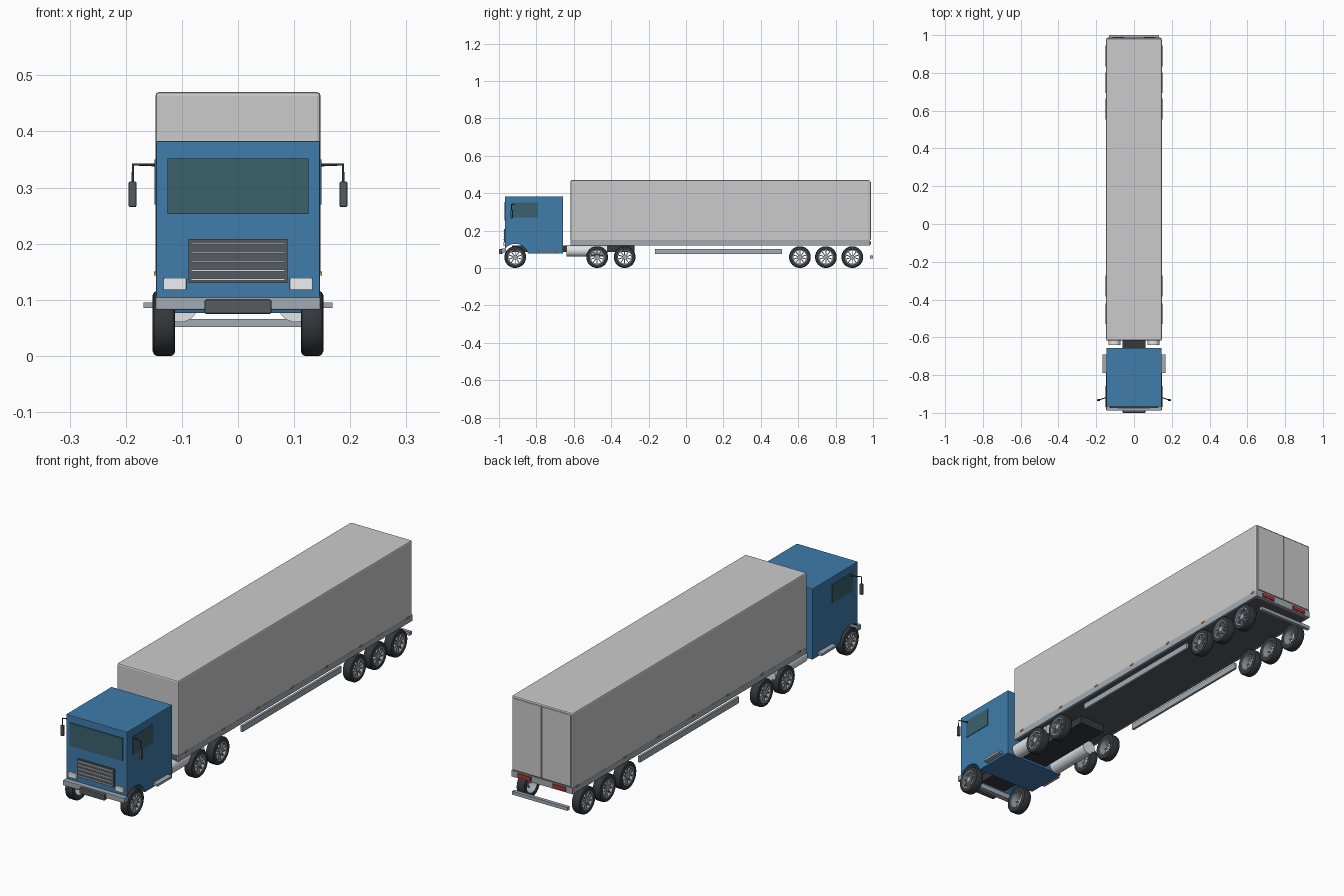
import bpy, bmesh, math
from mathutils import Matrix, Vector

if "Cube" in bpy.data.objects:
    bpy.data.objects.remove(bpy.data.objects["Cube"])


def mat(name, r, g, b):
    m = bpy.data.materials.new(name)
    m.diffuse_color = (r, g, b, 1)
    m.use_nodes = True
    m.node_tree.nodes["Principled BSDF"].inputs["Base Color"].default_value = m.diffuse_color
    return m


BLUE = mat("cab_blue", 0.05, 0.2, 0.41)
GLASS = mat("glass", 0.045, 0.12, 0.15)
BLACK = mat("black", 0.035, 0.04, 0.045)
DARK = mat("dark_grey", 0.09, 0.105, 0.12)
STEEL = mat("steel", 0.36, 0.41, 0.46)
CHROME = mat("bright_metal", 0.75, 0.78, 0.8)
LAMP = mat("lamp", 0.85, 0.88, 0.9)
RED = mat("red", 0.5, 0.03, 0.03)
ORANGE = mat("orange", 0.9, 0.3, 0.03)


def add(name, bm, material=None, smooth=False):
    bmesh.ops.recalc_face_normals(bm, faces=bm.faces)
    me = bpy.data.meshes.new(name)
    bm.to_mesh(me)
    bm.free()
    if smooth:
        for p in me.polygons:
            p.use_smooth = True
        me.set_sharp_from_angle(angle=math.radians(35))
    if material:
        me.materials.append(material)
    ob = bpy.data.objects.new(name, me)
    bpy.context.collection.objects.link(ob)
    return ob


def cube(bm, x, y, z, m=Matrix()):
    """Adds a box from (min, max) ranges."""
    size = Matrix.Diagonal((x[1] - x[0], y[1] - y[0], z[1] - z[0], 1))
    mid = Vector((sum(x) / 2, sum(y) / 2, sum(z) / 2))
    bmesh.ops.create_cube(bm, size=1, matrix=m @ Matrix.Translation(mid) @ size)


def box(name, x, y, z, material=None, bevel=0):
    bm = bmesh.new()
    cube(bm, x, y, z)
    ob = add(name, bm, material)
    if bevel:
        mod = ob.modifiers.new("bevel", "BEVEL")
        mod.width, mod.segments = bevel, 2
    return ob


def pair(name, x, y, z, material=None, bevel=0):
    for side, s in (("right", 1), ("left", -1)):
        xs = sorted((s * x[0], s * x[1]))
        box(f"{side}_{name}", xs, y, z, material, bevel)


def lathe(bm, profile, n=36):
    """Spins a closed (x, radius) profile around the x axis."""
    rings = []
    for i in range(n):
        a = 2 * math.pi * i / n
        rings.append([bm.verts.new((x, r * math.cos(a), r * math.sin(a))) for x, r in profile])
    k = len(profile)
    for i in range(n):
        p, q = rings[i], rings[(i + 1) % n]
        for j in range(k):
            bm.faces.new((p[j], p[(j + 1) % k], q[(j + 1) % k], q[j]))


def cylinder(bm, r, length, m, n=32):
    bmesh.ops.create_cone(bm, cap_ends=True, segments=n, radius1=r, radius2=r, depth=length, matrix=m)


# Cab with front wheel arches cut through
cab = box("cab", (-0.146, 0.146), (-0.967, -0.657), (0.076, 0.383), BLUE, 0.002)
bm = bmesh.new()
cylinder(bm, 0.071, 0.5, Matrix.Translation((0, -0.913, 0.058)) @ Matrix.Rotation(math.pi / 2, 4, "Y"), 48)
cutter = add("arch_cutter", bm)
cutter.hide_render = True
cutter.hide_set(True)
cut = cab.modifiers.new("arches", "BOOLEAN")
cut.object, cut.operation, cut.solver = cutter, "DIFFERENCE", "EXACT"

# Windows
box("windscreen", (-0.126, 0.126), (-0.971, -0.96), (0.253, 0.352), GLASS)
pair("side_window", (0.14, 0.1485), (-0.93, -0.79), (0.27, 0.35), GLASS)

# Grille with slats
box("grille", (-0.088, 0.088), (-0.973, -0.96), (0.13, 0.208), DARK)
bm = bmesh.new()
for i in range(5):
    z = 0.136 + 0.016 * i
    cube(bm, (-0.084, 0.084), (-0.977, -0.97), (z - 0.0015, z + 0.0015))
add("grille_slats", bm, CHROME)

# Headlights, bumper and bumper centre
pair("headlight", (0.092, 0.133), (-0.975, -0.96), (0.117, 0.139), LAMP, 0.002)
box("front_bumper", (-0.147, 0.147), (-0.987, -0.962), (0.082, 0.105), STEEL, 0.002)
box("bumper_centre", (-0.06, 0.06), (-1.0, -0.98), (0.075, 0.1), DARK, 0.003)

# Cab steps
pair("cab_step", (0.125, 0.168), (-0.79, -0.69), (0.085, 0.095), STEEL)

# Mirrors on bent arms
for side, s in (("right", 1), ("left", -1)):
    cu = bpy.data.curves.new(side + "_mirror_arm", "CURVE")
    cu.dimensions = "3D"
    cu.bevel_depth, cu.bevel_resolution = 0.0025, 2
    cu.use_fill_caps = True
    sp = cu.splines.new("POLY")
    path = [(0.144, -0.918, 0.34), (0.187, -0.932, 0.341), (0.188, -0.932, 0.305)]
    sp.points.add(len(path) - 1)
    for pt, (x, y, z) in zip(sp.points, path):
        pt.co = (s * x, y, z, 1)
    cu.materials.append(BLACK)
    bpy.context.collection.objects.link(bpy.data.objects.new(side + "_mirror_arm", cu))
pair("mirror", (0.181, 0.195), (-0.938, -0.926), (0.265, 0.311), DARK, 0.003)

# Tractor chassis
box("chassis", (-0.062, 0.062), (-0.93, -0.275), (0.085, 0.12), BLACK)

# Fuel tanks
for side, s in (("right", 1), ("left", -1)):
    bm = bmesh.new()
    cylinder(bm, 0.032, 0.22, Matrix.Translation((s * 0.103, -0.53, 0.092)) @ Matrix.Rotation(math.pi / 2, 4, "X"))
    add(side + "_fuel_tank", bm, CHROME, True)

# Trailer box, floor and side rails
box("trailer_box", (-0.147, 0.147), (-0.617, 0.982), (0.143, 0.47), None, 0.006)
box("trailer_floor", (-0.14, 0.14), (-0.612, 0.975), (0.121, 0.145), DARK)
pair("trailer_rail", (0.138, 0.146), (-0.617, 0.98), (0.12, 0.145), STEEL)
box("rear_sill", (-0.146, 0.146), (0.97, 0.984), (0.12, 0.147), STEEL)

# Rear doors, tail lights and underride bar
pair("rear_door", (0.0015, 0.14), (0.975, 0.988), (0.152, 0.462), None, 0.002)
pair("tail_light", (0.052, 0.115), (0.98, 0.989), (0.126, 0.142), RED)
box("underride_bar", (-0.132, 0.132), (0.985, 1.0), (0.051, 0.066), STEEL)

# Side guards and marker lights
pair("side_guard", (0.128, 0.138), (-0.166, 0.512), (0.075, 0.101), STEEL)
for i, y in enumerate((-0.566, -0.31, -0.075, 0.16, 0.395, 0.63, 0.955)):
    pair(f"marker_light_{i + 1}", (0.142, 0.1495), (y - 0.008, y + 0.008), (0.143, 0.15), ORANGE)

# Wheel meshes: tyre and spoked rim, outer face towards +x
bm = bmesh.new()
half = [(0.0175, 0.038), (0.0198, 0.044), (0.02, 0.05), (0.0175, 0.0555), (0.013, 0.058)]
lathe(bm, half + [(-x, r) for x, r in reversed(half)], 40)
tyre = add("tyre_1", bm, BLACK, True)

bm = bmesh.new()
lathe(bm, [(0.018, 0.035), (0.0185, 0.0395), (-0.0175, 0.0385), (-0.0175, 0.036)])
for i in range(10):
    cube(bm, (0.009, 0.015), (-0.0025, 0.0025), (0.006, 0.0365), Matrix.Rotation(2 * math.pi * i / 10, 4, "X"))
cylinder(bm, 0.012, 0.012, Matrix.Translation((0.011, 0, 0)) @ Matrix.Rotation(math.pi / 2, 4, "Y"), 20)
rim = add("rim_1", bm, STEEL, True)

# Place the wheels on both sides of six axles
count = 0
for y in (-0.913, -0.475, -0.328, 0.609, 0.748, 0.889):
    for s in (1, -1):
        count += 1
        for src, part in ((tyre, "tyre"), (rim, "rim")):
            ob = src
            if count > 1:
                ob = bpy.data.objects.new(f"{part}_{count}", src.data)
                bpy.context.collection.objects.link(ob)
            ob.location = (s * 0.132, y, 0.058)
            ob.rotation_euler = (0, 0, 0 if s > 0 else math.pi)
